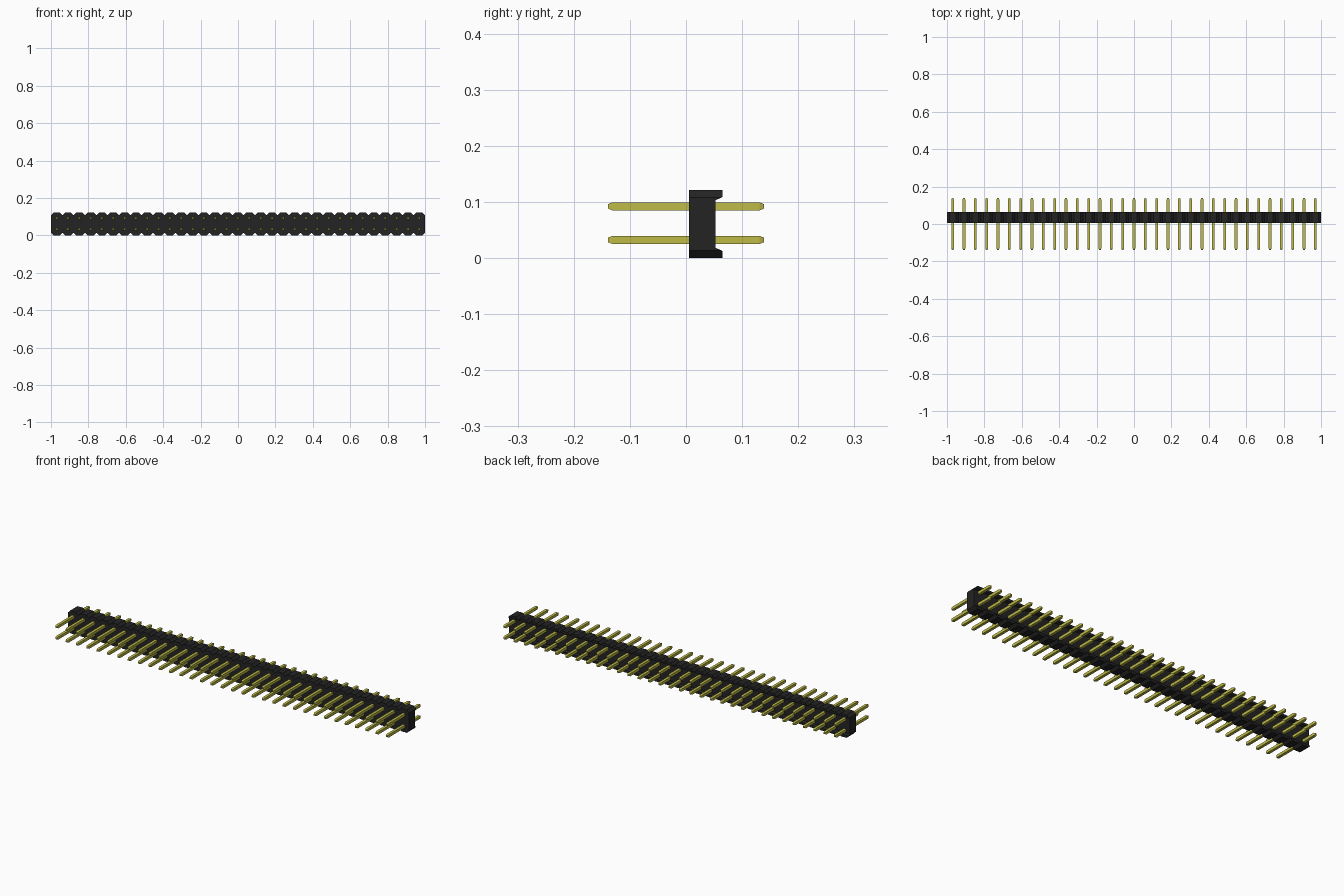
import bpy
import bmesh

if "Cube" in bpy.data.objects:
    bpy.data.objects.remove(bpy.data.objects["Cube"])

COLUMNS = 33
PITCH = 2 / COLUMNS
HEIGHT = 0.121
FRONT, WEB_BACK, BACK = 0.005, 0.053, 0.065
CHAMFER = 0.0135


def material(name, color):
    mat = bpy.data.materials.new(name)
    mat.use_nodes = True
    mat.diffuse_color = color
    mat.node_tree.nodes["Principled BSDF"].inputs["Base Color"].default_value = color
    return mat


def new_object(name, bm, mat):
    bmesh.ops.recalc_face_normals(bm, faces=bm.faces)
    mesh = bpy.data.meshes.new(name)
    bm.to_mesh(mesh)
    bm.free()
    mesh.materials.append(mat)
    obj = bpy.data.objects.new(name, mesh)
    bpy.context.collection.objects.link(obj)
    return obj


def prism(name, points, direction, mat):
    """Extrude a closed outline along a direction."""
    bm = bmesh.new()
    face = bm.faces.new([bm.verts.new(p) for p in points])
    grown = bmesh.ops.extrude_face_region(bm, geom=[face])["geom"]
    moved = [v for v in grown if isinstance(v, bmesh.types.BMVert)]
    bmesh.ops.translate(bm, verts=moved, vec=direction)
    return new_object(name, bm, mat)


black = material("black plastic", (0.017, 0.017, 0.017, 1))
gold = material("gold metal", (0.52, 0.5, 0.065, 1))

# Housing: scalloped outline with a chamfered tooth over every column
top = [(-1, HEIGHT - CHAMFER)]
for i in range(COLUMNS):
    left = -1 + i * PITCH
    top += [(left + CHAMFER, HEIGHT), (left + PITCH - CHAMFER, HEIGHT),
            (left + PITCH, HEIGHT - CHAMFER)]
outline = top + [(x, HEIGHT - z) for x, z in reversed(top)]
housing = prism("housing", [(x, FRONT, z) for x, z in outline],
                (0, BACK - FRONT, 0), black)

# Channel along the back with flared edges, leaving a flange above and below
lip_in, flare = 0.018, 0.0055
depth = BACK - WEB_BACK
channel = [(WEB_BACK, lip_in), (BACK + depth, lip_in - 2 * flare),
           (BACK + depth, HEIGHT - lip_in + 2 * flare), (WEB_BACK, HEIGHT - lip_in)]
cutter = prism("channel_cutter", [(-1.1, y, z) for y, z in channel], (2.2, 0, 0), black)
cutter.hide_render = True
cut = housing.modifiers.new("back channel", "BOOLEAN")
cut.operation = "DIFFERENCE"
cut.solver = "EXACT"
cut.object = cutter
bpy.context.view_layer.objects.active = housing
bpy.ops.object.modifier_apply(modifier=cut.name)
bpy.data.objects.remove(cutter)

# Pins: square bars with tapered tips
HALF, TIP, END, TAPER = 0.0072, 0.004, 0.139, 0.008
STATIONS = [(-END, TIP), (-END + TAPER, HALF), (END - TAPER, HALF), (END, TIP)]


def add_pin(bm, x, z):
    rings = [[bm.verts.new((x + sx * r, y, z + sz * r))
              for sx, sz in ((-1, -1), (1, -1), (1, 1), (-1, 1))]
             for y, r in STATIONS]
    for a, b in zip(rings, rings[1:]):
        for i in range(4):
            j = (i + 1) % 4
            bm.faces.new((a[i], a[j], b[j], b[i]))
    bm.faces.new(rings[0])
    bm.faces.new(rings[-1])


for row, z in (("lower", 0.032), ("upper", 0.092)):
    bm = bmesh.new()
    for i in range(COLUMNS):
        add_pin(bm, -1 + (i + 0.5) * PITCH, z)
    new_object(row + "_pins", bm, gold)
